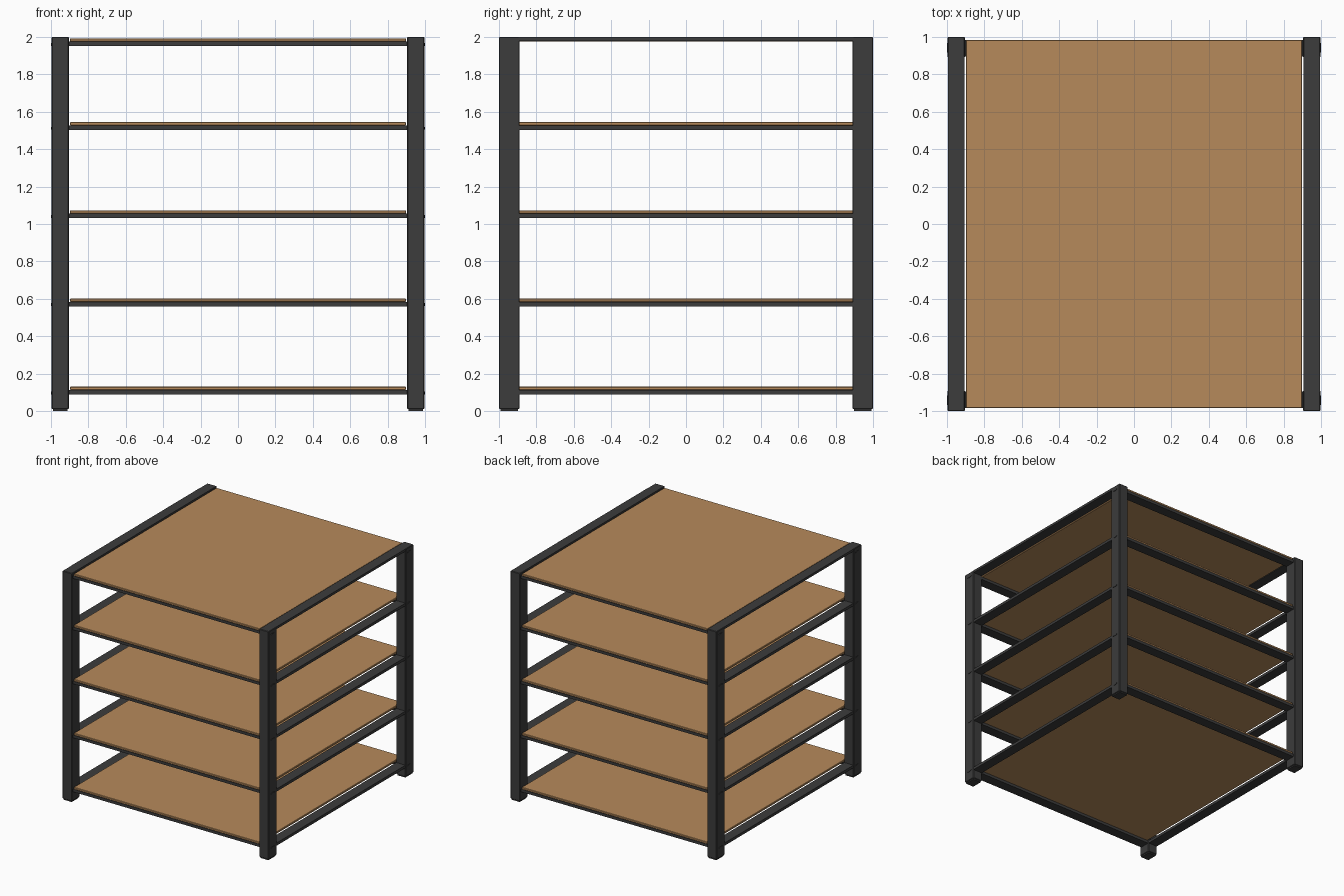
import bpy, math

if "Cube" in bpy.data.objects:
    bpy.data.objects.remove(bpy.data.objects["Cube"])

def material(name, rgb):
    m = bpy.data.materials.new(name)
    m.diffuse_color = (*rgb, 1)
    m.use_nodes = True
    m.node_tree.nodes["Principled BSDF"].inputs["Base Color"].default_value = m.diffuse_color
    return m

WOOD = material("warm_wood", (0.47, 0.255, 0.105))
METAL = material("dark_metal", (0.045, 0.045, 0.045))

def box(name, lo, hi, mat, bevel=0.0):
    bpy.ops.mesh.primitive_cube_add(size=1, location=[(a + b) / 2 for a, b in zip(lo, hi)])
    ob = bpy.context.object
    ob.name = name
    ob.scale = [b - a for a, b in zip(lo, hi)]
    bpy.ops.object.transform_apply(location=False, rotation=False, scale=True)
    ob.data.materials.append(mat)
    if bevel:
        mod = ob.modifiers.new("edge_bevel", 'BEVEL')
        mod.width = bevel
        mod.segments = 1
    return ob

def span(side, inner, outer):
    return sorted((side * inner, side * outer))

# top surface of every shelf board
LEVELS = [0.13, 0.602, 1.073, 1.545, 1.993]
BOARD, RAIL = 0.018, 0.024

# corner posts with small feet
for sx in (-1, 1):
    for sy in (-1, 1):
        x0, x1 = span(sx, 0.904, 0.996)
        y0, y1 = span(sy, 0.89, 1.0)
        box("corner_post", (x0, y0, 0.01), (x1, y1, 2.0), METAL, 0.004)
        box("post_foot", (x0 + 0.007, y0 + 0.007, 0), (x1 - 0.007, y1 - 0.007, 0.012), METAL)

for i, top in enumerate(LEVELS):
    under = top - BOARD
    # wooden board
    box("shelf_board", (-0.898, -0.985, under), (0.898, 0.985, top), WOOD, 0.003)
    for s in (-1, 1):
        # front and back rails below the board
        y0, y1 = span(s, 0.895, 0.985)
        box("cross_rail", (-0.905, y0, under - RAIL), (0.905, y1, under), METAL)
        # side rails between posts; the top one is flush with the post tops
        x0, x1 = span(s, 0.906, 0.994)
        z1 = 2.0 if i == 4 else under
        z0 = 1.979 if i == 4 else under - RAIL
        box("side_rail", (x0, -0.895, z0), (x1, 0.895, z1), METAL)
        # flattened bolt heads on the outer post faces
        for sy in (-1, 1):
            bpy.ops.mesh.primitive_cylinder_add(
                vertices=12, radius=0.026, depth=0.014,
                location=(s * 0.993, sy * 0.942, under - 0.015),
                rotation=(0, math.pi / 2, 0))
            bolt = bpy.context.object
            bolt.name = "bolt_head"
            bolt.scale = (0.3, 1, 1)
            bolt.data.materials.append(METAL)
